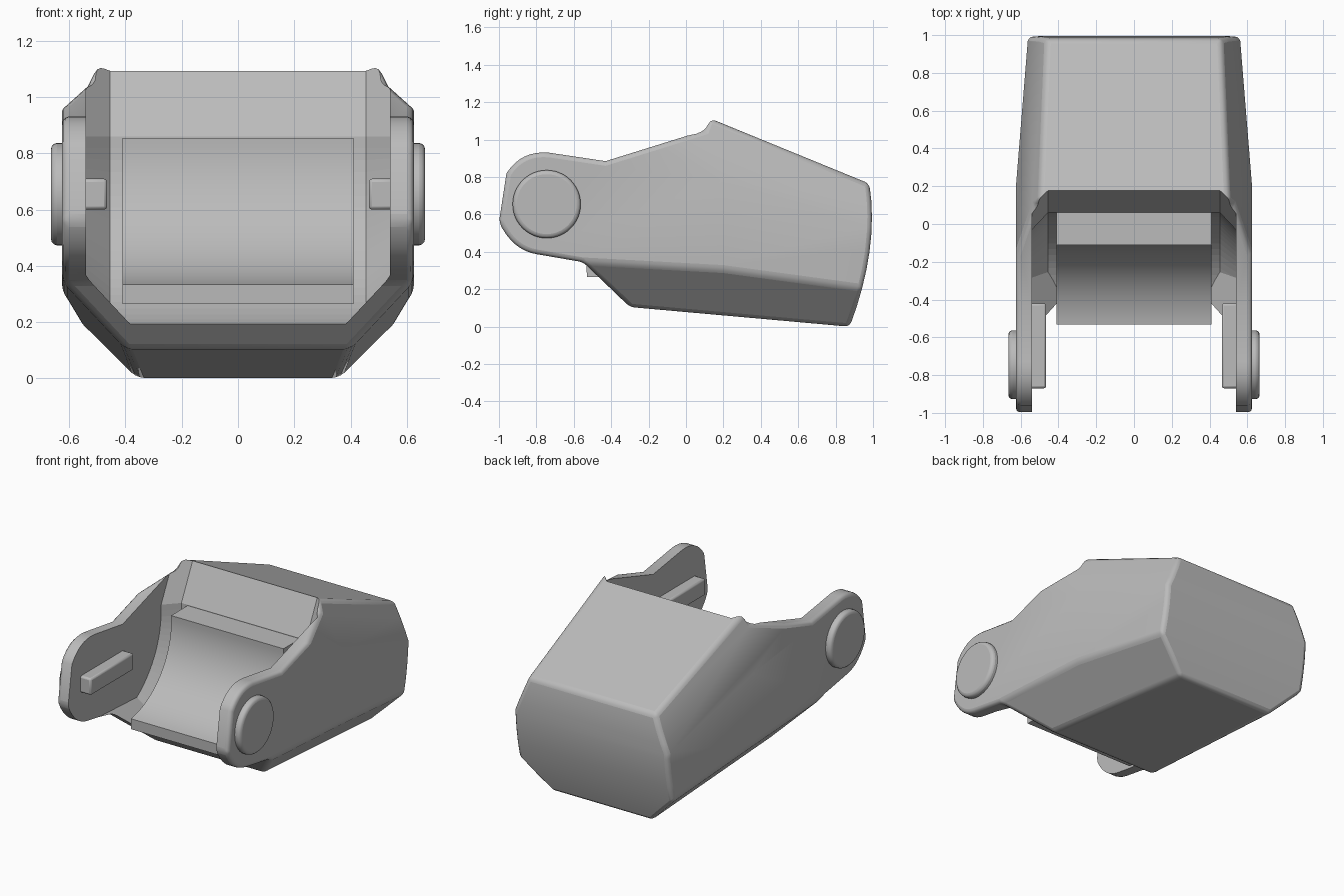
import bpy, bmesh, math
from mathutils import Vector

cube = bpy.data.objects.get("Cube")
if cube:
    bpy.data.objects.remove(cube, do_unlink=True)

grey = bpy.data.materials.new("plain_grey")
grey.use_nodes = True
GREY = (0.5, 0.5, 0.5, 1)
grey.diffuse_color = GREY
grey.node_tree.nodes["Principled BSDF"].inputs["Base Color"].default_value = GREY


def finish(name, bm, bevel=0.0, segments=3):
    """Turn a bmesh into a named object with optional rounded edges."""
    bmesh.ops.recalc_face_normals(bm, faces=bm.faces[:])
    mesh = bpy.data.meshes.new(name)
    bm.to_mesh(mesh)
    bm.free()
    ob = bpy.data.objects.new(name, mesh)
    bpy.context.collection.objects.link(ob)
    mesh.materials.append(grey)
    if bevel:
        mod = ob.modifiers.new("round", "BEVEL")
        mod.width, mod.segments = bevel, segments
        mod.limit_method, mod.angle_limit = "ANGLE", math.radians(32)
        mod.use_clamp_overlap = False
    return ob


def smooth(ob, angle=32):
    bpy.ops.object.select_all(action="DESELECT")
    ob.select_set(True)
    bpy.context.view_layer.objects.active = ob
    bpy.ops.object.shade_smooth_by_angle(angle=math.radians(angle))


def extrude(profile, half):
    """Extrude a (y, z) outline across x from -half to half."""
    bm = bmesh.new()
    face = bm.faces.new([bm.verts.new((-half, y, z)) for y, z in profile])
    out = bmesh.ops.extrude_face_region(bm, geom=[face])
    moved = [v for v in out["geom"] if isinstance(v, bmesh.types.BMVert)]
    bmesh.ops.translate(bm, verts=moved, vec=(2 * half, 0, 0))
    return bm


def slice_sides(bm, a, b, c):
    """Cut away everything outside the plane a-b-c, on both sides of x = 0."""
    for s in (1, -1):
        p, q, r = (Vector((s * v[0], v[1], v[2])) for v in (a, b, c))
        n = (q - p).cross(r - p).normalized()
        if n.dot(p - Vector((0, 0.3, 0.55))) < 0:
            n = -n
        cut = bmesh.ops.bisect_plane(bm, geom=bm.verts[:] + bm.edges[:] + bm.faces[:],
                                     dist=1e-5, plane_co=p, plane_no=n, clear_outer=True)
        edges = [e for e in cut["geom_cut"] if isinstance(e, bmesh.types.BMEdge)]
        bmesh.ops.edgenet_fill(bm, edges=edges)
    bmesh.ops.remove_doubles(bm, verts=bm.verts[:], dist=0.002)


def bezier(a, c, b, n=8):
    a, b, c = Vector(a), Vector(b), Vector(c)
    return [tuple(a * (1 - t) ** 2 + c * 2 * t * (1 - t) + b * t * t)
            for t in (i / n for i in range(n + 1))]


def arc(radius, start, end, n=24):
    """Arc about the shared centre of the hollow, angles in degrees."""
    steps = (math.radians(start + (end - start) * i / n) for i in range(n + 1))
    return [(-0.6 + radius * math.cos(t), 0.82 + radius * math.sin(t)) for t in steps]


# Body with two forked arms: side outline, then tapered and chamfered sides
outline = (bezier((-0.96, 0.82), (-0.88, 0.945), (-0.73, 0.93))
           + [(-0.43, 0.885), (0.1, 1.05), (0.125, 1.115)]
           + bezier((0.98, 0.765), (1.035, 0.42), (0.875, 0.0))
           + [(-0.3, 0.105), (-0.55, 0.345)]
           + bezier((-0.8, 0.388), (-0.93, 0.41), (-1.0, 0.56)))
low = [(0.625, -0.55, 0.345), (0.56, 0.92, 0.2), (0.4, -0.3, 0.105)]
bm = extrude(outline, 0.625)
slice_sides(bm, (0.625, 0.2, 0), (0.625, 0.2, 1), (0.56, 1, 0))
slice_sides(bm, (0.5, 0.2, 1.08), (0.625, 0.2, 0.78), (0.625, -0.15, 0.96))
slice_sides(bm, *low)
body = finish("body", bm, bevel=0.025)

# Hollow between the arms: a deep middle and a wider, shallower rim
def hollow(radius, shift):
    return ([(0.25 - shift, 1.24), (0.06 - shift, 0.86)] + arc(radius, 0, -90)
            + [(-1.2, 0.82 - radius), (-1.2, 1.24)])

bm = bmesh.new()
rings = []
for x, radius, shift in ((-0.54, 0.57, 0.09), (-0.455, 0.66, 0),
                         (0.455, 0.66, 0), (0.54, 0.57, 0.09)):
    rings.append([bm.verts.new((x, y, z)) for y, z in hollow(radius, shift)])
for r0, r1 in zip(rings, rings[1:]):
    for i in range(len(r0)):
        j = (i + 1) % len(r0)
        bm.faces.new((r0[i], r0[j], r1[j], r1[i]))
bm.faces.new(rings[0])
bm.faces.new(rings[-1])
slice_sides(bm, *[(x, y, z + 0.1) for x, y, z in low])
cutter = finish("hollow_cutter", bm)
cutter.hide_render = True
cutter.hide_viewport = True
cutter.display_type = "WIRE"
mod = body.modifiers.new("hollow", "BOOLEAN")
mod.operation, mod.solver, mod.object = "DIFFERENCE", "EXACT", cutter
smooth(body)

# Curved liner panel inside the hollow
liner = arc(0.49, 4, -82) + [(-0.53, 0.265)] + arc(0.67, -56, 3)
smooth(finish("liner_panel", extrude(liner, 0.41)))

for side, s in (("left", 1), ("right", -1)):
    # Round pivot cap on the outside of the arm
    bm = bmesh.new()
    bmesh.ops.create_cone(bm, cap_ends=True, segments=48, radius1=0.182,
                          radius2=0.182, depth=0.08)
    for v in bm.verts:
        x, y, z = v.co
        v.co = (s * (0.625 + z), -0.745 + x, 0.655 + y)
    smooth(finish(side + "_pivot_cap", bm, bevel=0.022))

    # Guide rail on the inside of the arm
    bm = bmesh.new()
    bmesh.ops.create_cube(bm, size=1)
    for v in bm.verts:
        x, y, z = v.co
        v.co = (s * (0.51 + x * 0.09), -0.645 + y * 0.45, 0.655 + z * 0.11)
    smooth(finish(side + "_guide_rail", bm, bevel=0.012, segments=2))
